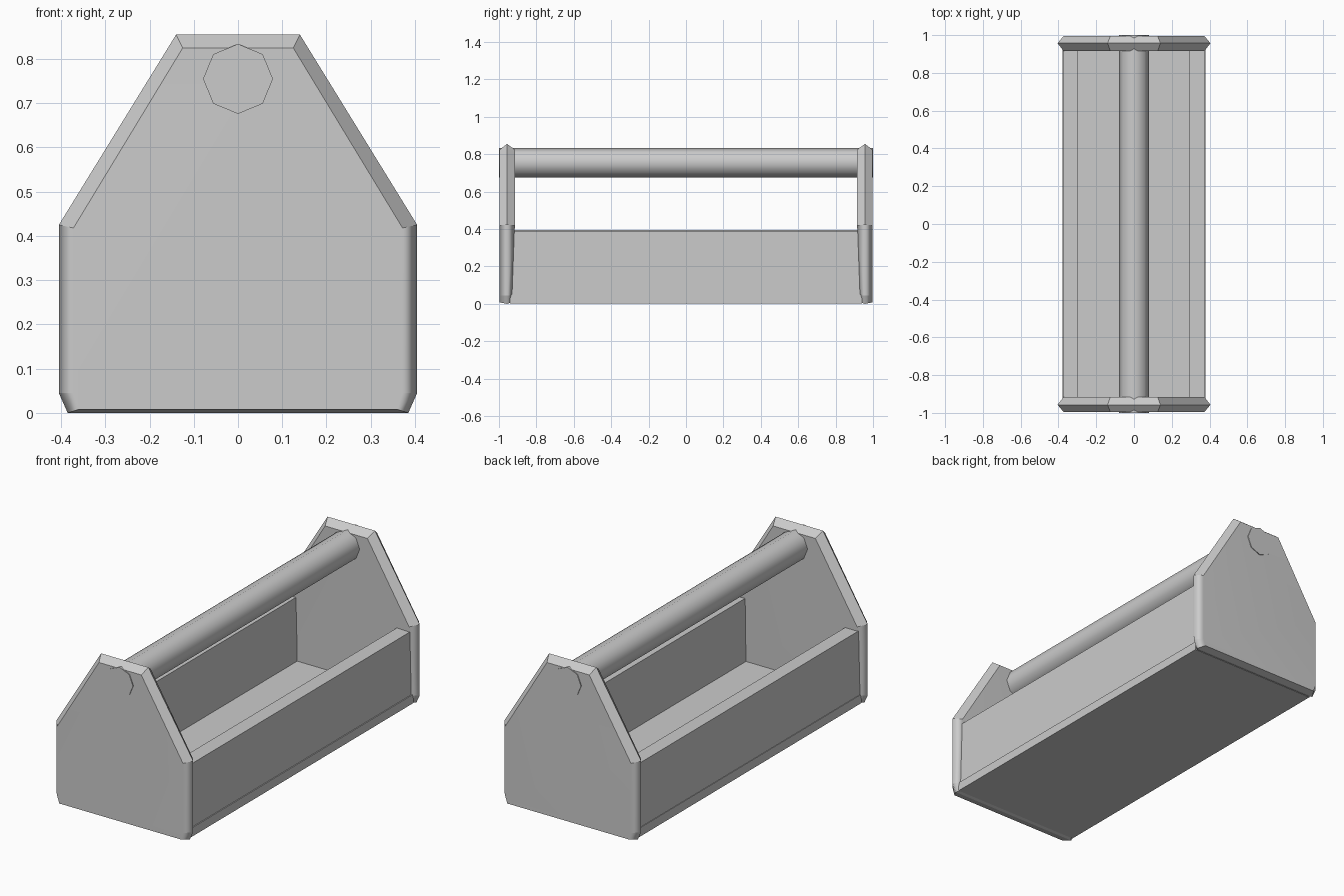
import bpy, bmesh, math
from mathutils import Matrix

if "Cube" in bpy.data.objects:
    bpy.data.objects.remove(bpy.data.objects["Cube"], do_unlink=True)

wood = bpy.data.materials.new("plain_grey")
wood.use_nodes = True
GREY = (0.6, 0.6, 0.6, 1)
wood.diffuse_color = GREY
wood.node_tree.nodes["Principled BSDF"].inputs["Base Color"].default_value = GREY


def finish(name, bm):
    bmesh.ops.recalc_face_normals(bm, faces=bm.faces)
    mesh = bpy.data.meshes.new(name)
    bm.to_mesh(mesh)
    bm.free()
    mesh.materials.append(wood)
    obj = bpy.data.objects.new(name, mesh)
    bpy.context.collection.objects.link(obj)
    return obj


def box(name, x0, x1, y0, y1, z0, z1):
    bm = bmesh.new()
    bmesh.ops.create_cube(bm, size=1)
    for v in bm.verts:
        v.co.x = x1 if v.co.x > 0 else x0
        v.co.y = y1 if v.co.y > 0 else y0
        v.co.z = z1 if v.co.z > 0 else z0
    return finish(name, bm)


def mirrored(half):
    return half + [(-x, z) for x, z in reversed(half)]


# House-shaped end panels: a wide middle outline and narrower faces
RIM = mirrored([(0.385, 0), (0.405, 0.045), (0.405, 0.425), (0.14, 0.855)])
FACE = mirrored([(0.36, 0.008), (0.372, 0.045), (0.372, 0.418), (0.125, 0.825)])


def end_panel(name, side):
    bm = bmesh.new()
    rings = []
    for outline, y in ((FACE, 0.996), (RIM, 0.957), (FACE, 0.915)):
        ring = []
        for x, z in outline:
            # the inner face tapers towards the bottom
            taper = 0.015 * max(0, 1 - z / 0.42) if y < 0.92 else 0
            ring.append(bm.verts.new((x, side * (y + taper), z)))
        rings.append(ring)
    n = len(RIM)
    for a, b in zip(rings, rings[1:]):
        for i in range(n):
            j = (i + 1) % n
            bm.faces.new((a[i], a[j], b[j], b[i]))
    bm.faces.new(rings[0])
    bm.faces.new(rings[2])
    # only the upright side edges are softly rounded
    for f in bm.faces:
        f.smooth = True
    for e in bm.edges:
        p, q = (v.co for v in e.verts)
        upright = abs(p.x - q.x) < 0.03 and max(p.z, q.z) < 0.5
        e.smooth = upright and abs(p.y - q.y) < 0.02
    obj = finish(name, bm)
    mod = obj.modifiers.new("soft_sides", "WEIGHTED_NORMAL")
    mod.keep_sharp = True


end_panel("front_end_panel", -1)
end_panel("back_end_panel", 1)

# Tray: floor and two long walls
box("floor", -0.379, 0.379, -0.94, 0.94, 0.003, 0.05)
box("left_wall", 0.295, 0.374, -0.94, 0.94, 0.03, 0.39)
box("right_wall", -0.376, -0.3, -0.94, 0.94, 0.03, 0.395)

# Eight-sided carrying rod, showing through both end panels
bm = bmesh.new()
bmesh.ops.create_cone(bm, cap_ends=True, segments=8, radius1=0.079, radius2=0.079, depth=2,
                      matrix=Matrix.Translation((0, 0, 0.755)) @ Matrix.Rotation(math.pi / 2, 4, "X"))
rod = finish("handle_rod", bm)
bpy.ops.object.select_all(action="DESELECT")
rod.select_set(True)
bpy.context.view_layer.objects.active = rod
bpy.ops.object.shade_smooth_by_angle(angle=math.radians(50))
